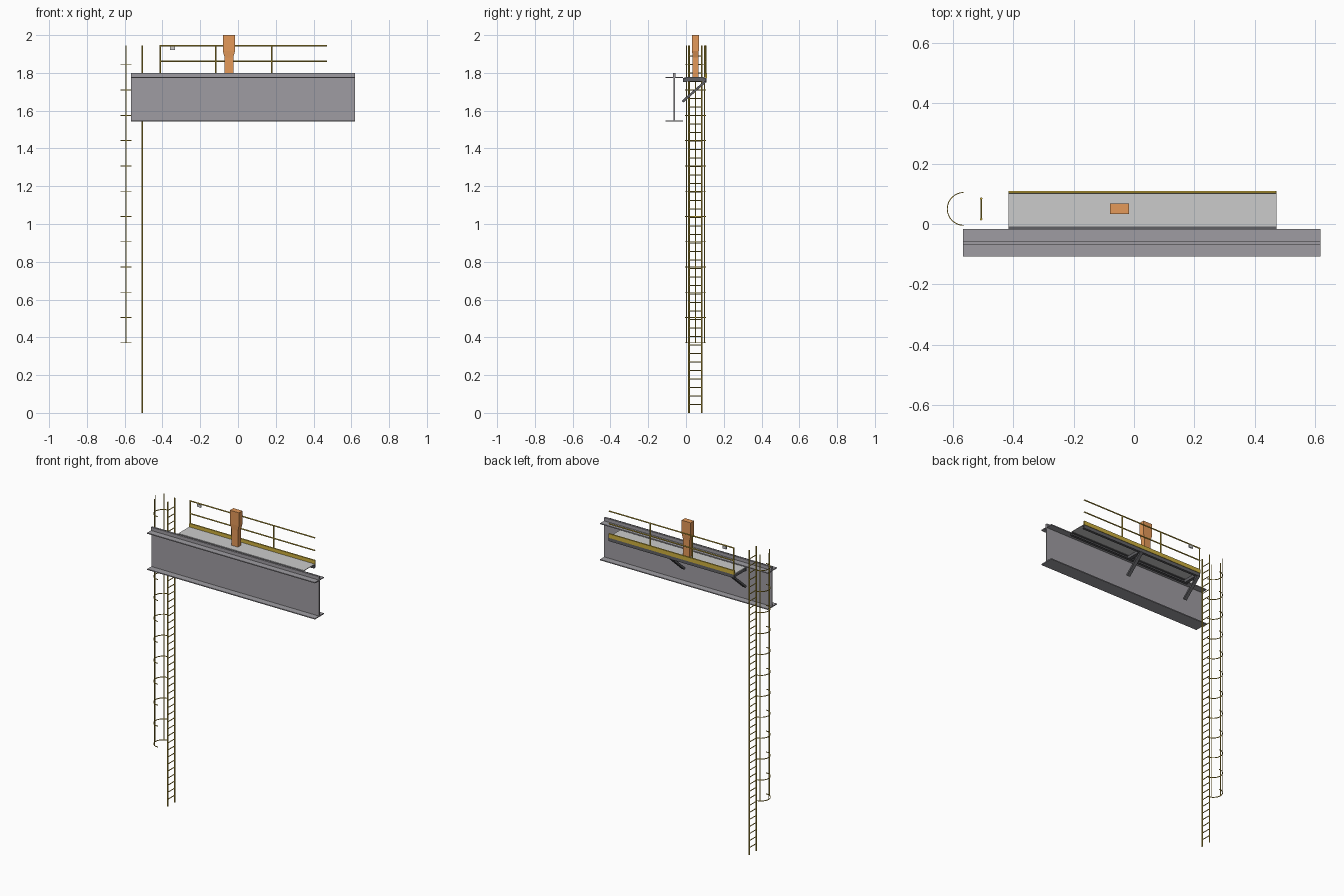
import bpy, bmesh, math
from mathutils import Vector

if "Cube" in bpy.data.objects:
    bpy.data.objects.remove(bpy.data.objects["Cube"])


def material(name, rgb):
    m = bpy.data.materials.new(name)
    m.diffuse_color = (*rgb, 1)
    m.use_nodes = True
    m.node_tree.nodes["Principled BSDF"].inputs["Base Color"].default_value = m.diffuse_color
    return m


STEEL = material("beam grey", (0.345, 0.335, 0.36))
DECK = material("deck light grey", (0.60, 0.60, 0.60))
DARK = material("frame dark grey", (0.12, 0.12, 0.13))
YELLOW = material("safety yellow", (0.62, 0.44, 0.05))
ORANGE = material("orange", (0.78, 0.32, 0.10))


def finish(name, bm, mat, smooth=False):
    bmesh.ops.recalc_face_normals(bm, faces=bm.faces[:])
    me = bpy.data.meshes.new(name)
    bm.to_mesh(me)
    bm.free()
    me.materials.append(mat)
    for p in me.polygons:
        p.use_smooth = smooth and len(p.vertices) == 4
    ob = bpy.data.objects.new(name, me)
    bpy.context.collection.objects.link(ob)
    return ob


def add_box(bm, lo, hi):
    vs = bmesh.ops.create_cube(bm, size=1)["verts"]
    for v in vs:
        v.co = Vector([l + (c + 0.5) * (h - l) for c, l, h in zip(v.co, lo, hi)])
    return vs


def add_rod(bm, a, b, r, n=8):
    a, b = Vector(a), Vector(b)
    vs = bmesh.ops.create_cone(bm, cap_ends=True, segments=n, radius1=r,
                               radius2=r, depth=(b - a).length)["verts"]
    q = (b - a).to_track_quat('Z', 'Y')
    for v in vs:
        v.co = q @ v.co + (a + b) / 2


def box(name, lo, hi, mat):
    bm = bmesh.new()
    add_box(bm, lo, hi)
    return finish(name, bm, mat)


def extrude_x(name, profile, x0, x1, mat):
    """Sweep a (y, z) outline along x."""
    bm = bmesh.new()
    f = bm.faces.new([bm.verts.new((x0, y, z)) for y, z in profile])
    g = bmesh.ops.extrude_face_region(bm, geom=[f])["geom"]
    for v in g:
        if isinstance(v, bmesh.types.BMVert):
            v.co.x = x1
    # close the starting end when the sweep leaves it open
    open_edges = [e for e in bm.edges if e.is_boundary]
    if open_edges:
        bmesh.ops.holes_fill(bm, edges=open_edges)
    return finish(name, bm, mat)


# I-section runway beam with the crane rail on top
YB, HW, TW, TF = -0.062, 0.0455, 0.0038, 0.006
Z0, Z1 = 1.542, 1.779
half = [(HW, Z0), (HW, Z0 + TF), (TW, Z0 + TF), (TW, Z1 - TF), (HW, Z1 - TF), (HW, Z1)]
outline = [(YB + y, z) for y, z in half] + [(YB - y, z) for y, z in reversed(half)]
extrude_x("runway_beam", outline, -0.567, 0.619, STEEL)
box("crane_rail", (-0.567, YB - 0.006, Z1), (0.619, YB + 0.006, 1.80), STEEL)

# Walkway deck, edge channels and toe board
PX0, PX1 = -0.416, 0.472
box("walkway_deck", (PX0, -0.009, 1.774), (PX1, 0.1, 1.778), DECK)
for name, y, d in (("inner_channel", -0.016, 1), ("outer_channel", 0.108, -1)):
    c = [(0, 1.752), (0.016, 1.752), (0.016, 1.755), (0.004, 1.755),
         (0.004, 1.7705), (0.016, 1.7705), (0.016, 1.7735), (0, 1.7735)]
    extrude_x(name, [(y + d * a, z) for a, z in c], PX0, PX1, DARK)
box("toe_board", (PX0, 0.101, 1.774), (PX1, 0.11, 1.80), YELLOW)

# Cantilever brackets: cross beam plus diagonal brace
for i, x in enumerate((-0.403, 0.03)):
    box(f"cross_beam_{i}", (x - 0.011, -0.014, 1.754), (x + 0.011, 0.104, 1.772), DARK)
    extrude_x(f"diagonal_brace_{i}",
              [(-0.023, 1.652), (-0.014, 1.643), (0.109, 1.752), (0.102, 1.762)],
              x - 0.011, x + 0.011, DARK)

# Guard rail
bm = bmesh.new()
RY = 0.1055
for z in (1.862, 1.943):
    add_rod(bm, (PX0, RY, z), (PX1 - 0.002, RY, z), 0.004)
for x in (-0.412, -0.117, 0.178):
    add_rod(bm, (x, RY, 1.774), (x, RY, 1.943), 0.004)
finish("guard_rail", bm, YELLOW, True)
box("rail_junction_box", (-0.36, 0.102, 1.921), (-0.333, 0.109, 1.939), DECK)

# Standing marker post, widened towards the top
bm = bmesh.new()
rings = []
for z, hx, hy in ((1.778, 0.023, 0.0155), (1.882, 0.023, 0.0155),
                  (1.915, 0.032, 0.0175), (2.0, 0.032, 0.0175)):
    rings.append([bm.verts.new((-0.048 + sx * hx, 0.05 + sy * hy, z))
                  for sx, sy in ((-1, -1), (1, -1), (1, 1), (-1, 1))])
for a, b in zip(rings, rings[1:]):
    for i in range(4):
        bm.faces.new((a[i], a[i - 1], b[i - 1], b[i]))
bm.faces.new(rings[0])
bm.faces.new(rings[-1])
finish("orange_post", bm, ORANGE)

# Ladder
LX, CY, TOP = -0.507, 0.05, 1.945
bm = bmesh.new()
for s in (-1, 1):
    add_rod(bm, (LX, CY + s * 0.034, 0), (LX, CY + s * 0.034, TOP), 0.0043)
finish("ladder_rails", bm, YELLOW, True)
bm = bmesh.new()
for k in range(1, 43):
    add_rod(bm, (LX, CY - 0.034, k * 0.045), (LX, CY + 0.034, k * 0.045), 0.0028, 6)
finish("ladder_rungs", bm, YELLOW, True)

# Safety cage: half-round hoops and upright straps
CX, R, N = -0.565, 0.056, 16
HH, HT = 0.0022, 0.003
bm = bmesh.new()
for k in range(12):
    z = 0.371 + k * 0.1338
    prev = None
    for i in range(N + 1):
        a = math.pi / 2 + math.pi * i / N
        ring = [bm.verts.new((CX + r * math.cos(a), CY + r * math.sin(a), z + h))
                for r, h in ((R, -HH), (R, HH), (R - HT, HH), (R - HT, -HH))]
        if prev:
            for j in range(4):
                bm.faces.new((prev[j], prev[j - 1], ring[j - 1], ring[j]))
        else:
            bm.faces.new(ring)
        prev = ring
    bm.faces.new(prev)
finish("cage_hoops", bm, YELLOW)
bm = bmesh.new()
for deg in (120, 180, 240):
    a = math.radians(deg)
    out = Vector((math.cos(a), math.sin(a), 0))
    tan = Vector((-out.y, out.x, 0))
    for v in add_box(bm, (-0.001, -0.0027, 0.371), (0.001, 0.0027, TOP)):
        v.co = Vector((CX, CY, v.co.z)) + out * (R - 0.0015 + v.co.x) + tan * v.co.y
finish("cage_straps", bm, YELLOW)
